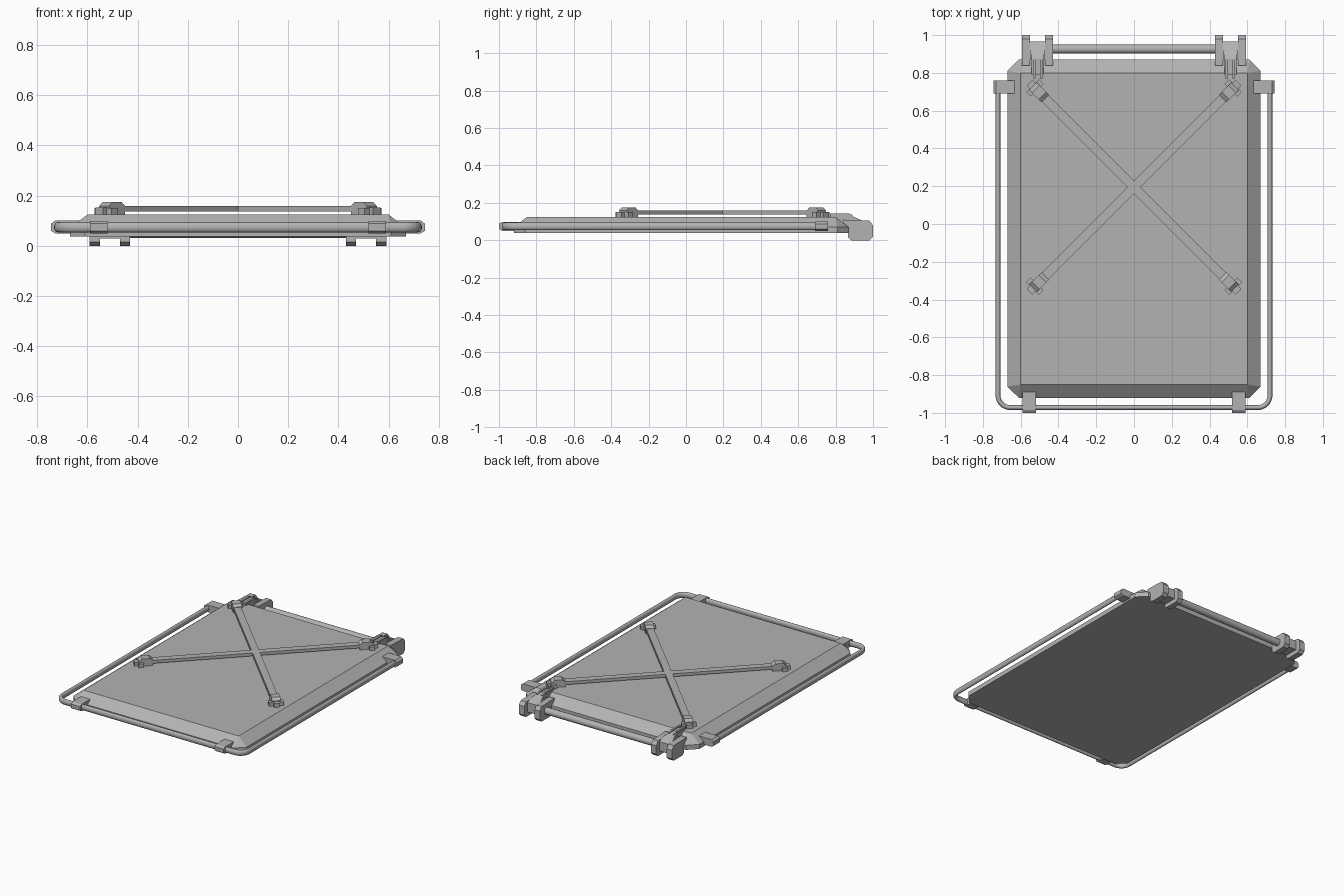
import bpy, bmesh, math
from mathutils import Matrix, Vector

cube = bpy.data.objects.get("Cube")
if cube:
    bpy.data.objects.remove(cube, do_unlink=True)

grey = bpy.data.materials.new("plain grey")
grey.use_nodes = True
colour = (0.45, 0.45, 0.45, 1)
grey.diffuse_color = colour
grey.node_tree.nodes["Principled BSDF"].inputs["Base Color"].default_value = colour


def finish(name, bm, smooth=False):
    bmesh.ops.remove_doubles(bm, verts=bm.verts, dist=0.0001)
    bmesh.ops.recalc_face_normals(bm, faces=bm.faces)
    mesh = bpy.data.meshes.new(name)
    bm.to_mesh(mesh)
    bm.free()
    mesh.materials.append(grey)
    obj = bpy.data.objects.new(name, mesh)
    bpy.context.collection.objects.link(obj)
    if smooth:
        bpy.ops.object.select_all(action='DESELECT')
        obj.select_set(True)
        bpy.context.view_layer.objects.active = obj
        bpy.ops.object.shade_smooth_by_angle(angle=math.radians(40))
    return obj


def loft(name, rings, smooth=False):
    """Skin a series of equal-length rings and cap both ends."""
    bm = bmesh.new()
    rows = [[bm.verts.new(p) for p in ring] for ring in rings]
    n = len(rows[0])
    for a, b in zip(rows, rows[1:]):
        for i in range(n):
            j = (i + 1) % n
            bm.faces.new((a[i], a[j], b[j], b[i]))
    bm.faces.new(rows[0])
    bm.faces.new(rows[-1])
    return finish(name, bm, smooth)


def extrude(name, profile, lo, hi, place):
    """Extrude a 2D profile; place(u, v, w) maps it to 3D."""
    return loft(name, [[place(u, v, w) for u, v in profile] for w in (lo, hi)])


def rect(u0, u1, v0, v1):
    return [(u0, v0), (u1, v0), (u1, v1), (u0, v1)]


# Panel: clipped-corner tray with sloping shoulders up to a square-cornered top
def panel_ring(hx, y0, y1, cut, z):
    return [(hx, y0 + cut, z), (hx, y1 - cut, z), (hx - cut, y1, z), (cut - hx, y1, z),
            (-hx, y1 - cut, z), (-hx, y0 + cut, z), (cut - hx, y0, z), (hx - cut, y0, z)]


loft("panel", [panel_ring(0.67, -0.92, 0.87, 0.06, 0.038),
               panel_ring(0.67, -0.92, 0.87, 0.06, 0.07),
               panel_ring(0.60, -0.85, 0.80, 0, 0.125)])

# Rail: oval tube bent into a U around the sides and front
HX, FRONT, R = 0.72, -0.972, 0.065
path = [(Vector((-HX, 0.72, 0.074)), math.pi)]
for cx, start in ((R - HX, math.pi), (HX - R, 1.5 * math.pi)):
    for i in range(9):
        t = start + i * math.pi / 16
        path.append((Vector((cx + R * math.cos(t), FRONT + R + R * math.sin(t), 0.074)), t))
path.append((Vector((HX, 0.72, 0.074)), 2 * math.pi))
rings = []
for centre, t in path:
    out = Vector((math.cos(t), math.sin(t), 0))
    rings.append([centre + out * 0.013 * math.cos(a) + Vector((0, 0, 0.02 * math.sin(a)))
                  for a in (k * math.pi / 8 for k in range(16))])
loft("side_rail", rings, True)

# Clips holding the rail: u runs outward from the panel
front_clip = [(0.89, 0.05), (0.985, 0.05), (1.0, 0.06), (1.0, 0.088), (0.985, 0.098), (0.89, 0.098)]
side_clip = [(0.63, 0.05), (0.73, 0.05), (0.745, 0.06), (0.745, 0.088), (0.73, 0.1), (0.63, 0.1)]

# Hinge side views in y and z
cheek = [(0.885, 0), (0.98, 0), (1.0, 0.02), (1.0, 0.08), (0.98, 0.105), (0.84, 0.11),
         (0.84, 0.085), (0.866, 0.07), (0.866, 0.015)]
knuckle = [(0.87, 0.03), (0.965, 0.03), (0.965, 0.095), (0.92, 0.115), (0.87, 0.12)]
arm = [(0.79, 0.12), (0.87, 0.05), (0.92, 0.05), (0.92, 0.115), (0.875, 0.135), (0.79, 0.135)]
strip = [(0.77, 0.12), (0.89, 0.12), (0.89, 0.135), (0.87, 0.143), (0.77, 0.143)]

for s, side in ((1, "left"), (-1, "right")):
    def yz(u, v, w, s=s):
        return (s * w, u, v)

    extrude(side + "_front_clip", front_clip, 0.52, 0.59, lambda u, v, w: (s * w, -u, v))
    extrude(side + "_side_clip", side_clip, 0.69, 0.76, lambda u, v, w: (s * u, w, v))
    extrude(side + "_hinge_inner_cheek", cheek, 0.43, 0.47, yz)
    extrude(side + "_hinge_outer_cheek", cheek, 0.55, 0.592, yz)
    extrude(side + "_hinge_knuckle", knuckle, 0.47, 0.55, yz)
    extrude(side + "_hinge_arm", arm, 0.478, 0.542, yz)
    for x in (0.49, 0.528):
        extrude(side + "_hinge_strip", strip, x - 0.007, x + 0.007, yz)

# Bar joining the hinges
bm = bmesh.new()
bmesh.ops.create_cone(bm, cap_ends=True, segments=20, radius1=0.024, radius2=0.024, depth=0.9,
                      matrix=Matrix.Translation((0, 0.926, 0.055)) @ Matrix.Rotation(math.pi / 2, 4, 'Y'))
finish("hinge_bar", bm, True)

# Crossed straps as one plus-shaped profile turned by 45 degrees
MID_Y, W, L = 0.195, 0.024, 0.72
plus = []
for k in range(4):
    turn = Matrix.Rotation(math.pi / 4 + k * math.pi / 2, 2)
    plus += [turn @ Vector(p) for p in ((L, -W), (L, W), (W, W))]
extrude("cross_straps", plus, 0.137, 0.158, lambda u, v, w: (u, v + MID_Y, w))

# Clamps on the strap ends: u runs outward along the strap
clamp = [(0.665, 0.125), (0.755, 0.125), (0.755, 0.158), (0.735, 0.175), (0.685, 0.175), (0.665, 0.16)]
for k in range(4):
    a = math.pi / 4 + k * math.pi / 2

    def along(u, v, w, a=a):
        return (u * math.cos(a) - w * math.sin(a), MID_Y + u * math.sin(a) + w * math.cos(a), v)

    extrude("clamp_body", clamp, -0.028, 0.028, along)
    extrude("clamp_flange", rect(0.725, 0.76, 0.12, 0.15), -0.048, 0.048, along)
    extrude("clamp_tip", rect(0.75, 0.782, 0.12, 0.152), -0.02, 0.02, along)
